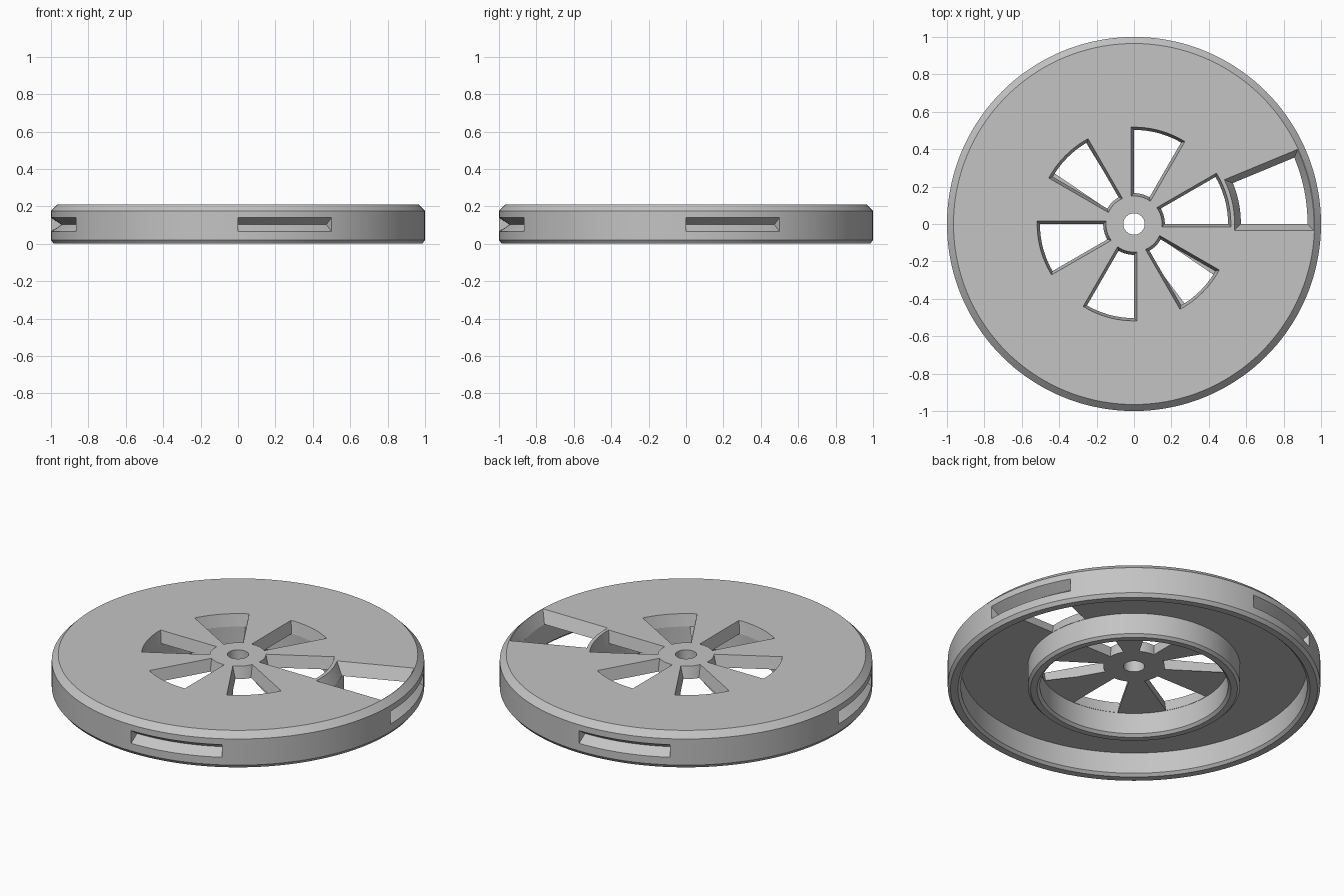
import bpy, bmesh, math
from math import cos, sin, asin, radians

if "Cube" in bpy.data.objects:
    bpy.data.objects.remove(bpy.data.objects["Cube"], do_unlink=True)

PLATE_LOW, PLATE_TOP = 0.14, 0.21
SEGMENTS = 144


def polar(r, a, z):
    return (r * cos(a), r * sin(a), z)


def make_object(name, bm):
    bmesh.ops.recalc_face_normals(bm, faces=bm.faces)
    mesh = bpy.data.meshes.new(name)
    bm.to_mesh(mesh)
    bm.free()
    obj = bpy.data.objects.new(name, mesh)
    bpy.context.collection.objects.link(obj)
    return obj


def loft(bm, loops, closed=False):
    """Skin a row of equal loops; cap the ends unless the row is closed."""
    rings = [[bm.verts.new(p) for p in loop] for loop in loops]
    pairs = list(zip(rings, rings[1:]))
    if closed:
        pairs.append((rings[-1], rings[0]))
    else:
        bm.faces.new(rings[0])
        bm.faces.new(rings[-1])
    for a, b in pairs:
        for i in range(len(a)):
            j = (i + 1) % len(a)
            bm.faces.new((a[i], a[j], b[j], b[i]))


def window(bm, start, sweep, r_in, r_out, flare):
    """Sector opening whose four sides flare outward toward the top."""
    loops = []
    for z in (PLATE_LOW - 0.02, PLATE_TOP + 0.02):
        d = flare * (z - PLATE_LOW) / (PLATE_TOP - PLATE_LOW)
        loop = []
        for r, backward in ((r_out + d, False), (r_in - d, True)):
            a0 = start - asin(d / r)
            a1 = start + sweep + asin(d / r)
            arc = [polar(r, a0 + (a1 - a0) * i / 12, z) for i in range(13)]
            loop += arc[::-1] if backward else arc
        loops.append(loop)
    loft(bm, loops)


def rim_slot(bm, start, sweep):
    """V-shaped groove running along the outer wall."""
    section = ((1.02, 0.0515), (0.945, 0.1025), (1.02, 0.1535))
    loft(bm, [[polar(r, start + sweep * i / 12, z) for r, z in section]
              for i in range(13)])


# Wheel body: top plate, outer rim and inner ring in one turned profile
profile = [
    (0.057, PLATE_LOW), (0.505, PLATE_LOW), (0.505, 0.015), (0.52, 0),
    (0.555, 0), (0.57, 0.015), (0.57, PLATE_LOW), (0.93, PLATE_LOW),
    (0.93, 0.015), (0.945, 0), (0.985, 0), (1, 0.02), (1, 0.175),
    (0.965, PLATE_TOP), (0.057, PLATE_TOP),
]
bm = bmesh.new()
loft(bm, [[polar(r, math.tau * i / SEGMENTS, z) for r, z in profile]
          for i in range(SEGMENTS)], closed=True)
wheel = make_object("wheel_body", bm)

# Openings: six spoke windows, one large window, four rim slots
bm = bmesh.new()
for k in range(6):
    window(bm, radians(60 * k), radians(30), 0.165, 0.503, 0.015)
window(bm, 0, radians(22.5), 0.572, 0.928, 0.034)
for k in range(4):
    rim_slot(bm, radians(90 * k), radians(30))
cutter = make_object("opening_cutter", bm)
cutter.hide_render = True

# Cut the openings and keep the result as plain mesh
cut = wheel.modifiers.new("openings", "BOOLEAN")
cut.operation = "DIFFERENCE"
cut.solver = "EXACT"
cut.object = cutter
graph = bpy.context.evaluated_depsgraph_get()
result = bpy.data.meshes.new_from_object(wheel.evaluated_get(graph))
wheel.modifiers.clear()
wheel.data = result
bpy.data.objects.remove(cutter, do_unlink=True)

# Single grey material
GREY = (0.55, 0.55, 0.55, 1)
mat = bpy.data.materials.new("light_grey")
mat.use_nodes = True
mat.diffuse_color = GREY
mat.node_tree.nodes["Principled BSDF"].inputs["Base Color"].default_value = GREY
wheel.data.materials.clear()
wheel.data.materials.append(mat)

# Smooth round walls, crisp edges
bpy.ops.object.select_all(action="DESELECT")
wheel.select_set(True)
bpy.context.view_layer.objects.active = wheel
bpy.ops.object.shade_smooth_by_angle(angle=radians(25))
